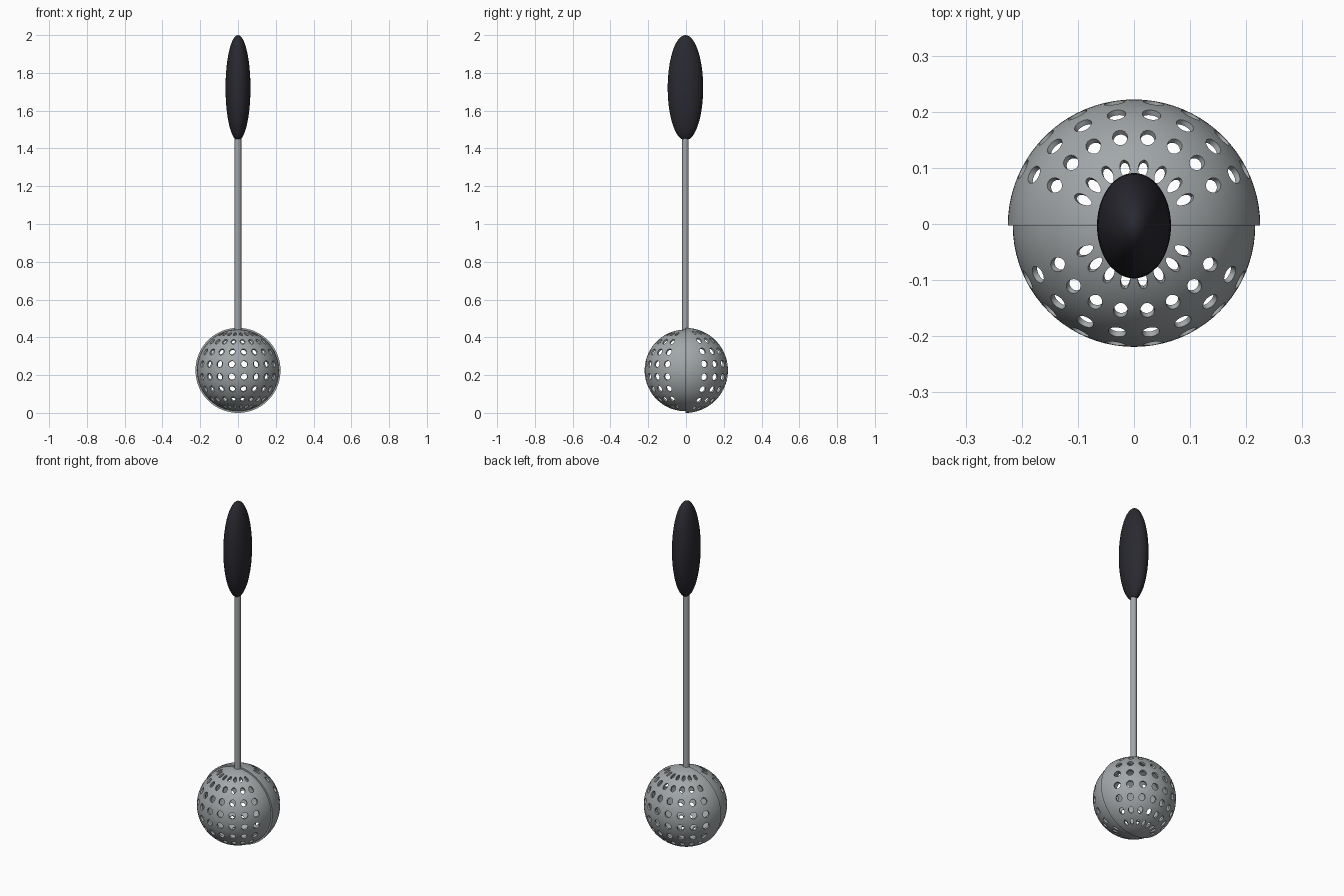
import bpy, bmesh, math
from math import sin, cos, radians

if "Cube" in bpy.data.objects:
    bpy.data.objects.remove(bpy.data.objects["Cube"])

Y0, ZC = -0.003, 0.225      # seam plane and ball centre
CELL = 18                   # degrees per perforation cell
HOLE = 4.8                  # hole radius in degrees


def material(name, rgb):
    m = bpy.data.materials.new(name)
    m.diffuse_color = (*rgb, 1)
    m.use_nodes = True
    m.node_tree.nodes["Principled BSDF"].inputs["Base Color"].default_value = m.diffuse_color
    return m


steel = material("brushed steel", (0.36, 0.385, 0.395))
black = material("black grip", (0.022, 0.022, 0.03))


def finish(bm, name, mat, angle=40):
    bmesh.ops.remove_doubles(bm, verts=bm.verts, dist=0.0002)
    bmesh.ops.recalc_face_normals(bm, faces=bm.faces)
    me = bpy.data.meshes.new(name)
    bm.to_mesh(me)
    bm.free()
    me.materials.append(mat)
    ob = bpy.data.objects.new(name, me)
    bpy.context.collection.objects.link(ob)
    bpy.ops.object.select_all(action='DESELECT')
    ob.select_set(True)
    bpy.context.view_layer.objects.active = ob
    bpy.ops.object.shade_smooth_by_angle(angle=radians(angle))
    return ob


def half_ball(name, R, thick, side):
    """Perforated half shell; cells are laid out in polar / azimuth angles."""
    bm = bmesh.new()

    def grid_quad(pts):
        rings = []
        for r in (R, R - thick):
            rings.append([bm.verts.new((r * sin(radians(t)) * cos(radians(a)),
                                        Y0 + side * r * sin(radians(t)) * sin(radians(a)),
                                        ZC + r * cos(radians(t)))) for a, t in pts])
        return rings

    def skin(pts):
        for ring in grid_quad(pts):
            bm.faces.new(ring)

    q = CELL / 4
    for i in range(10):
        for j in range(10):
            a0, t0 = i * CELL, j * CELL
            if i in (0, 9) or j in (0, 9):
                # solid cell
                for u in range(4):
                    for v in range(4):
                        a, t = a0 + u * q, t0 + v * q
                        pts = [(a, t), (a, t + q), (a + q, t + q), (a + q, t)]
                        if t < 0.01:
                            pts = pts[:3]
                        elif t + q > 179.99:
                            pts = [pts[0], pts[1], pts[3]]
                        skin(pts)
                continue
            # cell with a round hole
            ca, ct = a0 + CELL / 2, t0 + CELL / 2
            outer, mid, inner = [], [], []
            for k in range(16):
                ang = radians(k * 22.5)
                s, m = divmod(k + 2, 4)
                d = (m - 2) * q
                x, y = [(9, d), (-d, 9), (-9, -d), (d, -9)][s % 4]
                outer.append((ca + x, ct + y))
                inner.append((ca + HOLE * cos(ang), ct + HOLE * sin(ang)))
                mid.append(tuple((o + n) / 2 for o, n in zip(outer[-1], inner[-1])))
            for k in range(16):
                n = (k + 1) % 16
                skin([outer[k], outer[n], mid[n], mid[k]])
                skin([mid[k], mid[n], inner[n], inner[k]])
                o, w = grid_quad([inner[k], inner[n]])
                bm.faces.new([o[0], o[1], w[1], w[0]])   # hole wall
    # flat rim at the seam
    for a in (0, 180):
        for j in range(40):
            o, w = grid_quad([(a, j * q), (a, j * q + q)])
            bm.faces.new([o[0], o[1], w[1], w[0]])
    return finish(bm, name, steel)


half_ball("back_basket_half", 0.225, 0.010, 1)
half_ball("front_basket_half", 0.216, 0.010, -1)


def lathe(name, profile, mat, n=32, sx=1.0, sy=1.0):
    bm = bmesh.new()
    rings = [[bm.verts.new((r * sx * cos(2 * math.pi * k / n),
                            Y0 + r * sy * sin(2 * math.pi * k / n), z))
              for k in range(n)] for r, z in profile]
    for lo, hi in zip(rings, rings[1:]):
        for k in range(n):
            m = (k + 1) % n
            bm.faces.new([lo[k], lo[m], hi[m], hi[k]])
    bm.faces.new(rings[0])
    bm.faces.new(rings[-1])
    return finish(bm, name, mat)


# slim rod from ball to grip
lathe("rod", [(0.0175, 0.44), (0.0175, 1.47)], steel, 24)

# oval grip, cut flat where it meets the rod
H = 0.279
start = math.acos(0.271 / H)
prof = []
for k in range(33):
    p = start + (math.pi - 0.02 - start) * k / 32
    prof.append((sin(p), 2.0 - H - H * cos(p)))
lathe("grip", prof, black, 48, 0.066, 0.094)
